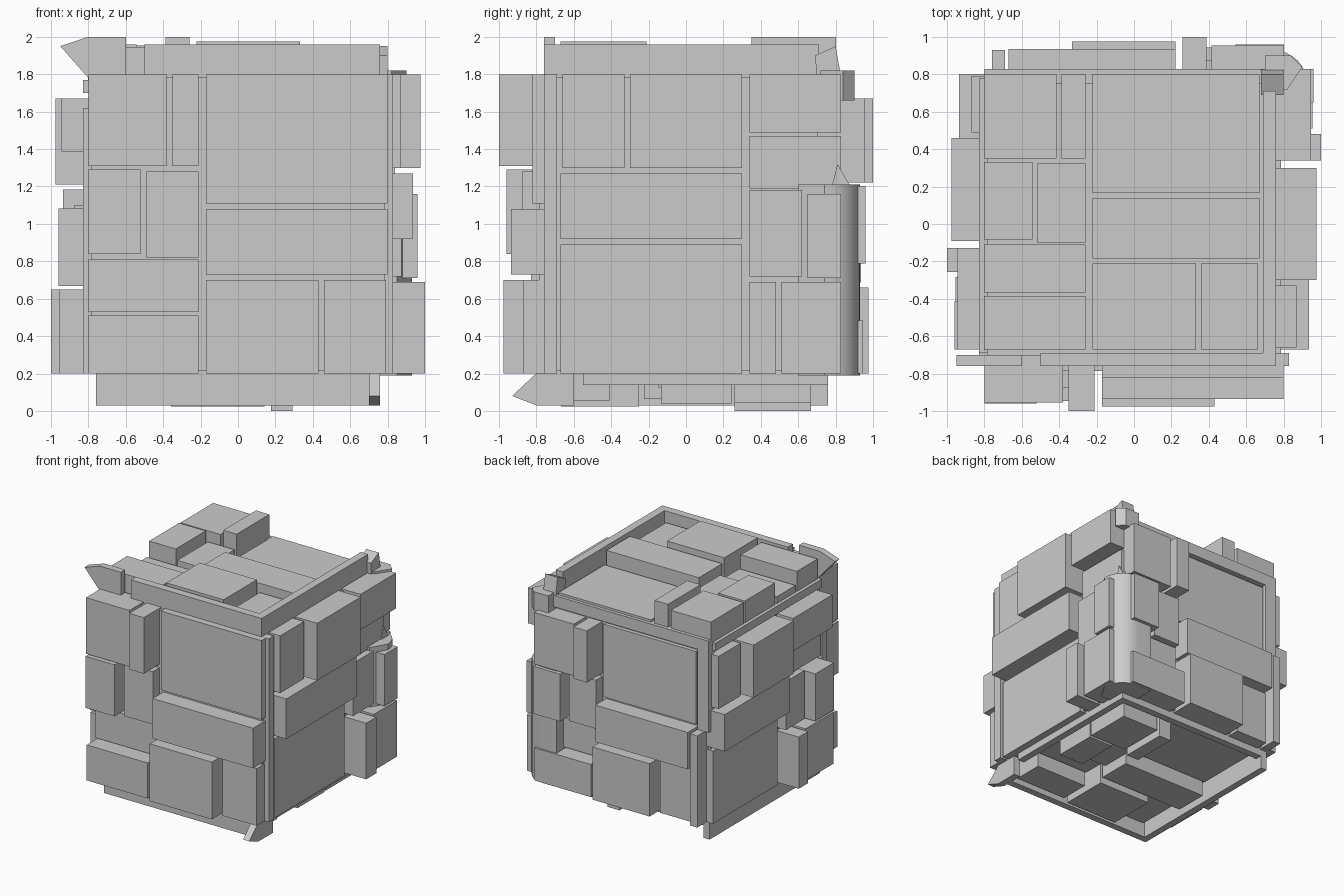
import bpy, bmesh, math
from mathutils import Vector

if "Cube" in bpy.data.objects:
    bpy.data.objects.remove(bpy.data.objects["Cube"])

# panel layout shared by all faces: u0, u1, v0, v1, outward height
PANELS = [
    (-.80, -.38, .31, .80, .155), (-.35, -.21, .31, .80, .20),
    (-.17, .80, .11, .80, .02),   (-.80, -.52, -.16, .29, .16),
    (-.49, -.21, -.18, .28, .075), (-.17, .80, -.27, .08, .135),
    (-.80, -.21, -.47, -.19, .03), (-.80, -.21, -.80, -.49, .145),
    (-.17, .43, -.80, -.30, .175), (.46, .79, -.80, -.30, .07)]

C = Vector((0, 0, 1))
X, Y, Z = Vector((1, 0, 0)), Vector((0, 1, 0)), Vector((0, 0, 1))


def finish(name, bm):
    bmesh.ops.recalc_face_normals(bm, faces=bm.faces[:])
    me = bpy.data.meshes.new(name)
    bm.to_mesh(me)
    bm.free()
    ob = bpy.data.objects.new(name, me)
    bpy.context.collection.objects.link(ob)
    return ob


def add_box(bm, a, b):
    vs = bmesh.ops.create_cube(bm, size=1)['verts']
    for v in vs:
        for i in range(3):
            v.co[i] = (a[i] + b[i]) / 2 + v.co[i] * abs(b[i] - a[i])


def boxes(name, *spans):
    # each span is x0, x1, y0, y1, z0, z1
    bm = bmesh.new()
    for x0, x1, y0, y1, z0, z1 in spans:
        add_box(bm, (x0, y0, z0), (x1, y1, z1))
    return finish(name, bm)


def panel_face(name, n, u, v, sign=1, scale=1, du=0, dv=0, umax=9):
    bm = bmesh.new()
    for u0, u1, v0, v1, h in PANELS:
        ua, ub = sorted((sign * scale * u0 + du, sign * scale * u1 + du))
        va, vb = sorted((sign * scale * v0 + dv, sign * scale * v1 + dv))
        ub = min(ub, umax)
        a = C + n * .7 + u * ua + v * va
        b = C + n * (.8 + h) + u * ub + v * vb
        add_box(bm, a, b)
    return finish(name, bm)


def prism(name, pts, axis, lo, hi):
    # extrude a profile along an axis
    bm = bmesh.new()
    loops = []
    for d in (lo, hi):
        loop = []
        for p in pts:
            co = list(p)
            co.insert(axis, d)
            loop.append(bm.verts.new(co))
        loops.append(loop)
        bm.faces.new(loop)
    k = len(pts)
    for i in range(k):
        j = (i + 1) % k
        bm.faces.new((loops[0][i], loops[0][j], loops[1][j], loops[1][i]))
    return finish(name, bm)


# core and panels
boxes("core", (-.785, .785, -.785, .785, .215, 1.785))
panel_face("front_panels", -Y, X, Z)
panel_face("right_panels", X, Y, Z, sign=-1, du=.13, umax=.83)
panel_face("left_panels", -X, -Y, Z, sign=-1, scale=.92, du=-.065, dv=-.065)
panel_face("back_panels", Y, -X, Z, scale=.92, du=-.065, dv=-.065)
panel_face("top_panels", Z, X, Y, scale=.92, du=-.065, dv=.065)
panel_face("bottom_panels", -Z, -X, Y, scale=.835)

# raised lips along the edges
boxes("top_lip", (-.50, .76, -.76, -.69, 1.75, 1.96),
      (.69, .76, -.69, .71, 1.75, 1.96))
boxes("bottom_lip", (-.76, .70, -.76, -.70, .03, .25),
      (-.76, -.70, -.70, .76, .03, .25),
      (.70, .76, -.55, .76, .14, .25), (-.70, .70, .70, .76, .14, .25))
boxes("right_lip", (.75, .83, -.76, -.69, .2, 1.8))
boxes("left_lip", (-.83, -.75, -.76, -.69, .2, 1.62),
      (-.83, -.75, -.69, .78, 1.70, 1.77))
boxes("back_lip", (-.80, .70, .75, .83, 1.70, 1.8),
      (-.76, -.69, .75, .93, .2, 1.0),
      (-.80, -.69, .75, .83, 1.0, 1.7))

# pointed lip ends
prism("top_left_point", [(-.60, 1.78), (-.60, 2.0), (-.80, 2.0), (-.95, 1.95), (-.80, 1.78)],
      1, -.76, -.70)
prism("bottom_right_point", [(-.60, .22), (-.60, .03), (-.80, .03), (-.93, .08), (-.78, .22)],
      0, .70, .76)
prism("back_right_point", [(.70, 1.78), (.69, 1.90), (.80, 1.95), (.83, 1.78)],
      0, .68, .80)

# rounded corner post
arc = [(.74 + .19 * math.cos(a * math.pi / 16), .74 + .19 * math.sin(a * math.pi / 16))
       for a in range(9)]
post = prism("corner_post", [(.60, .93), (.60, .60), (.85, .60)] + arc, 2, .19, 1.21)
for o in bpy.context.selected_objects:
    o.select_set(False)
post.select_set(True)
bpy.context.view_layer.objects.active = post
bpy.ops.object.shade_smooth_by_angle()

# pointed cap on the post and upper corner bracket
prism("post_point", [(.78, 1.20), (.81, 1.32), (.88, 1.20)], 0, .76, .84)
prism("upper_corner_bracket", [(.70, .72), (.82, .72), (.90, .84), (.84, .90), (.70, .90)],
      2, 1.66, 1.82)
